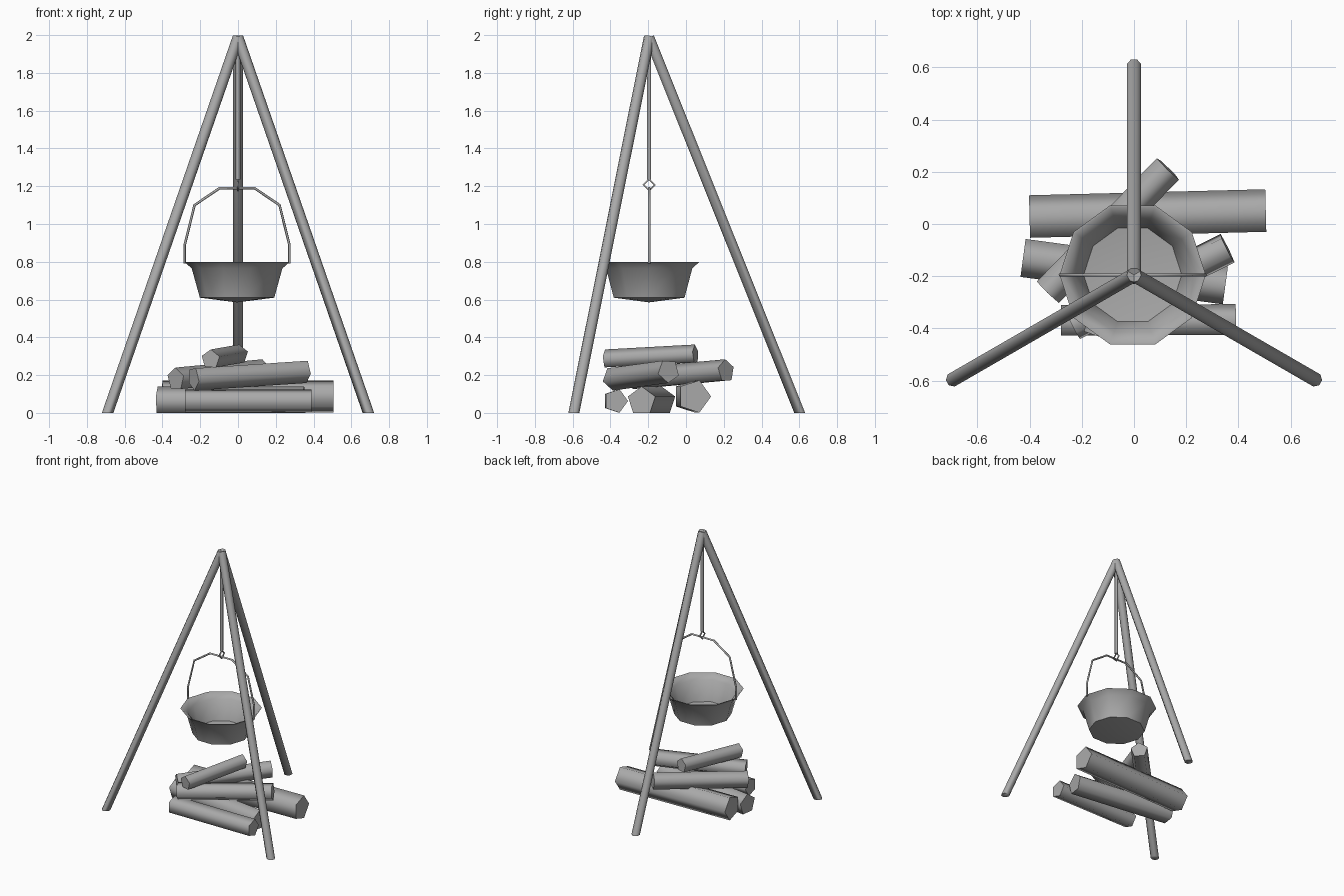
import bpy, bmesh, math
from mathutils import Vector

if "Cube" in bpy.data.objects:
    bpy.data.objects.remove(bpy.data.objects["Cube"])

grey = bpy.data.materials.new("plain grey")
grey.diffuse_color = (0.4, 0.4, 0.4, 1)
grey.use_nodes = True
grey.node_tree.nodes["Principled BSDF"].inputs["Base Color"].default_value = grey.diffuse_color
PY = -0.195  # depth of the hanging axis


def finish(name, bm, angle=76):
    bmesh.ops.recalc_face_normals(bm, faces=bm.faces)
    me = bpy.data.meshes.new(name)
    bm.to_mesh(me)
    bm.free()
    me.materials.append(grey)
    ob = bpy.data.objects.new(name, me)
    bpy.context.collection.objects.link(ob)
    bpy.ops.object.select_all(action='DESELECT')
    ob.select_set(True)
    bpy.context.view_layer.objects.active = ob
    bpy.ops.object.shade_smooth_by_angle(angle=math.radians(angle))
    return ob


def bar(name, a, b, r, sides, phase=0, flat_foot=False):
    """Prism from a to b; optionally its far end is cut level with the ground."""
    a, b = Vector(a), Vector(b)
    d = (b - a).normalized()
    u = d.cross((0, 0, 1))
    u = -u.normalized() if u.length > 0.01 else Vector((1, 0, 0))
    w = d.cross(u)
    if w.z < 0:
        w = -w
    bm = bmesh.new()
    rings = []
    for end, p in enumerate((a, b)):
        ring = []
        for i in range(sides):
            t = math.radians(phase) + math.tau * i / sides
            q = p + r * (math.cos(t) * u + math.sin(t) * w)
            if flat_foot and end:
                q -= d * (q.z / d.z)
            ring.append(bm.verts.new(q))
        rings.append(ring)
    for i in range(sides):
        j = (i + 1) % sides
        bm.faces.new((rings[0][i], rings[0][j], rings[1][j], rings[1][i]))
    bm.faces.new(rings[0])
    bm.faces.new(rings[1])
    return finish(name, bm)


def wire(name, pts, r, closed=False):
    """Thin bent rod swept along a polyline."""
    cu = bpy.data.curves.new(name, 'CURVE')
    cu.dimensions = '3D'
    cu.bevel_depth, cu.bevel_resolution = r, 1
    cu.use_fill_caps = True
    sp = cu.splines.new('POLY')
    sp.points.add(len(pts) - 1)
    for p, c in zip(sp.points, pts):
        p.co = (*c, 1)
    sp.use_cyclic_u = closed
    ob = bpy.data.objects.new(name, cu)
    bpy.context.collection.objects.link(ob)
    bpy.ops.object.select_all(action='DESELECT')
    ob.select_set(True)
    bpy.context.view_layer.objects.active = ob
    bpy.ops.object.convert(target='MESH')
    bpy.context.object.data.materials.clear()
    bpy.context.object.data.materials.append(grey)


# Tripod legs, level at the feet
for name, deg in (("back_leg", 90), ("left_leg", 210), ("right_leg", 330)):
    t = math.radians(deg)
    foot = (0.797 * math.cos(t), PY + 0.797 * math.sin(t), 0)
    bar(name, (0, PY, 1.988), foot, 0.029, 8, 22.5, True)

# Hanging rod and diamond link
bar("hanging_rod", (0, PY, 1.96), (0, PY, 1.235), 0.012, 6)
wire("link", [(0, PY + y, 1.207 + z) for y, z in
              ((0, 0.03), (0.03, 0), (0, -0.03), (-0.03, 0))], 0.006, True)

# Pot handle
half = [(0.277, 0.79), (0.277, 0.89), (0.225, 1.1), (0.092, 1.19)]
arch = [(-x, z) for x, z in half] + [(x, z) for x, z in reversed(half)]
wire("handle", [(x - 0.005, PY, z) for x, z in arch], 0.007)

# Ten-sided pot: outer wall with flared rim, then inner wall
profile = [(0, 0.585), (0.197, 0.61), (0.24, 0.765), (0.28, 0.8),
           (0.272, 0.8), (0.23, 0.766), (0.188, 0.618), (0, 0.595)]
bm = bmesh.new()
vs = [bm.verts.new((r, 0, z)) for r, z in profile]
es = [bm.edges.new(p) for p in zip(vs, vs[1:])]
bmesh.ops.spin(bm, geom=vs + es, cent=(0, 0, 0), axis=(0, 0, 1),
               angle=math.tau, steps=10, use_merge=True)
bmesh.ops.remove_doubles(bm, verts=bm.verts, dist=1e-4)
bmesh.ops.translate(bm, verts=bm.verts, vec=(-0.005, PY, 0))
finish("pot", bm, 60)

# Stacked five-sided logs: ends, radius, roll
logs = {
    "bottom_log_back": ((-0.4, 0.02, 0.087), (0.505, 0.043, 0.087), 0.09, 0),
    "bottom_log_middle": ((-0.425, -0.13, 0.063), (0.35, -0.235, 0.063), 0.077, 90),
    "bottom_log_front": ((-0.28, -0.375, 0.063), (0.39, -0.372, 0.063), 0.065, 0),
    "upper_log_back": ((-0.33, -0.26, 0.178), (0.13, 0.212, 0.222), 0.062, 20),
    "upper_log_front": ((-0.235, -0.385, 0.182), (0.357, -0.092, 0.222), 0.064, 50),
    "top_log": ((-0.145, -0.425, 0.284), (0.005, 0.05, 0.31), 0.052, 20),
}
for name, (a, b, r, roll) in logs.items():
    bar(name, a, b, r, 5, roll)
